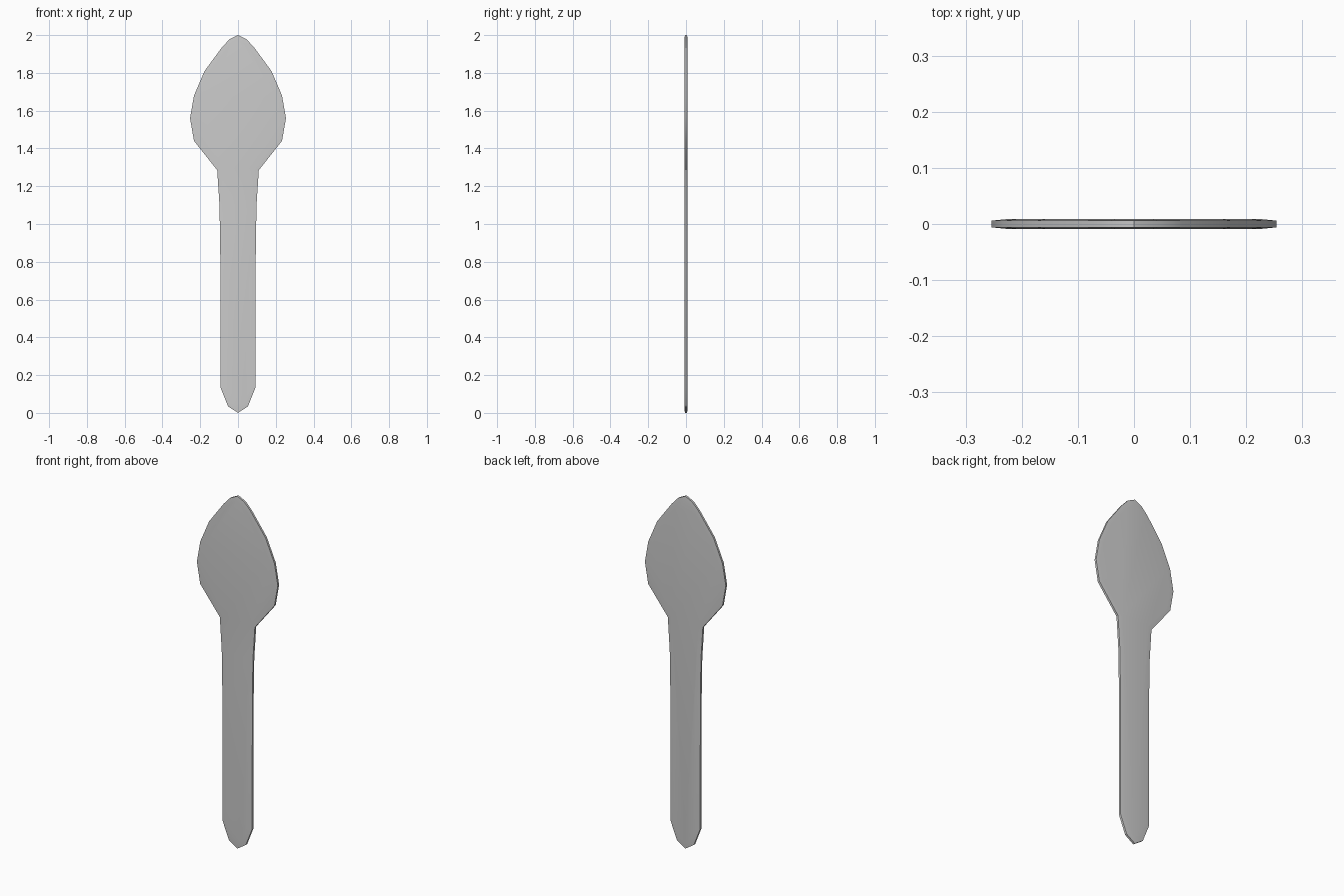
import bpy, bmesh

if "Cube" in bpy.data.objects:
    bpy.data.objects.remove(bpy.data.objects["Cube"])

HALF_RIM = 0.006    # half thickness at the rim
CROWN = 0.0025      # extra height of the softened flat faces
INSET = 0.025

# right half of the outline, handle end to blade tip (x, z)
profile = [(0, 0), (0.053, 0.035), (0.093, 0.135), (0.094, 0.86), (0.098, 1.10),
           (0.11, 1.285), (0.233, 1.44), (0.254, 1.56), (0.233, 1.68),
           (0.177, 1.81), (0.085, 1.935), (0.045, 1.978), (0, 2.0)]
outline = profile + [(-x, z) for x, z in reversed(profile[1:-1])]

bm = bmesh.new()

# front and back rim loops
front = [bm.verts.new((x, -HALF_RIM, z)) for x, z in outline]
back = [bm.verts.new((x, HALF_RIM, z)) for x, z in outline]
caps = [bm.faces.new(front), bm.faces.new(back[::-1])]

# rim wall
n = len(outline)
for i in range(n):
    j = (i + 1) % n
    bm.faces.new((front[j], front[i], back[i], back[j]))
bmesh.ops.recalc_face_normals(bm, faces=bm.faces)

# slightly raised flat faces with a softened border
for cap in caps:
    bmesh.ops.inset_region(bm, faces=[cap], thickness=INSET, depth=CROWN,
                           use_even_offset=True, use_boundary=True)

mesh = bpy.data.meshes.new("flat_paddle")
bm.to_mesh(mesh)
bm.free()
paddle = bpy.data.objects.new("flat_paddle", mesh)
bpy.context.collection.objects.link(paddle)

# smooth faces, crisp rim
bpy.context.view_layer.objects.active = paddle
paddle.select_set(True)
bpy.ops.object.shade_smooth_by_angle(angle=0.6)
